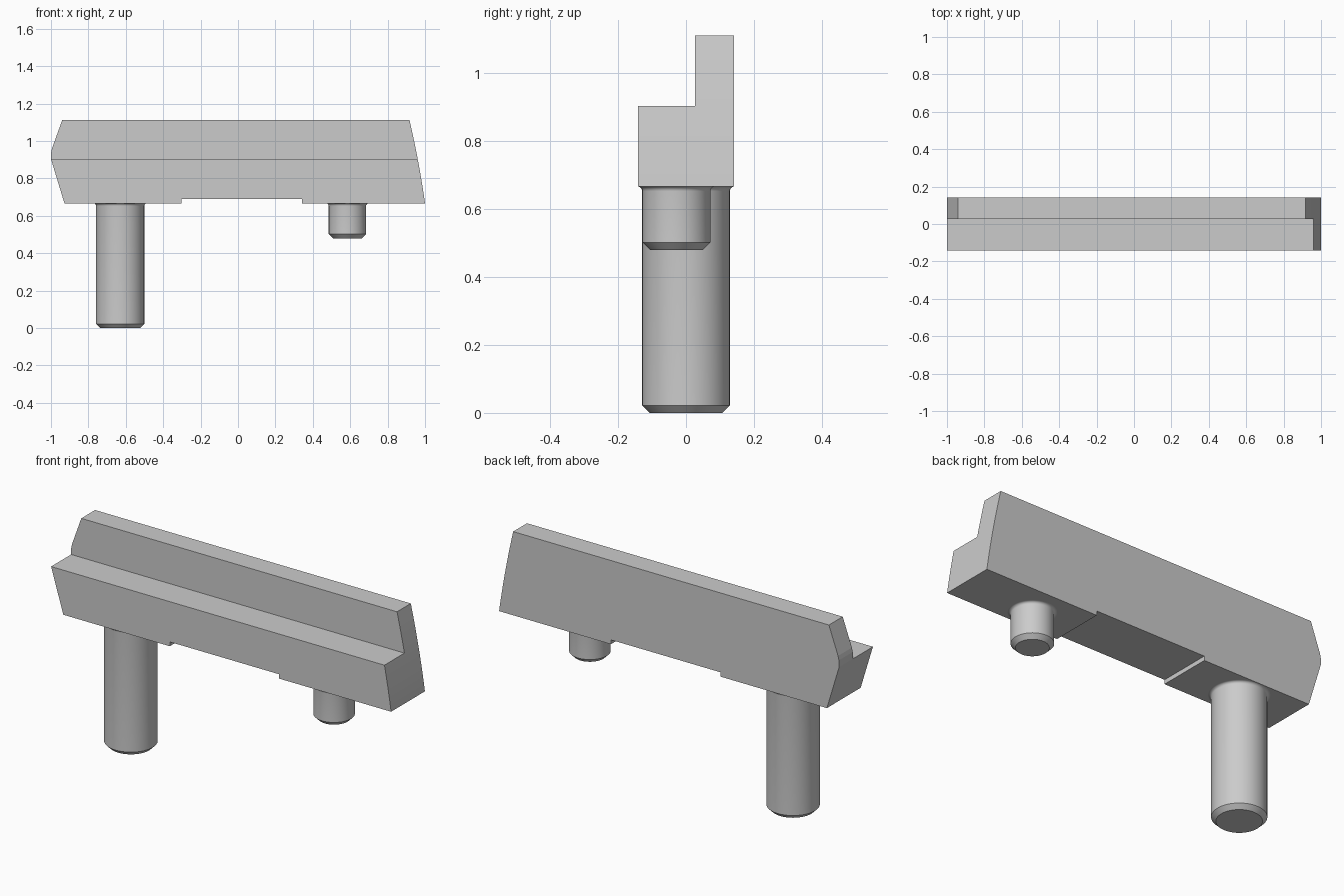
import bpy, bmesh
from math import sin, cos, pi

if "Cube" in bpy.data.objects:
    bpy.data.objects.remove(bpy.data.objects["Cube"])

TOP, STEP, BASE = 1.112, 0.904, 0.667
FRONT, BACK, STEP_Y = -0.142, 0.142, 0.026


def make_object(name, bm):
    bmesh.ops.recalc_face_normals(bm, faces=bm.faces[:])
    mesh = bpy.data.meshes.new(name)
    bm.to_mesh(mesh)
    bm.free()
    obj = bpy.data.objects.new(name, mesh)
    bpy.context.collection.objects.link(obj)
    return obj


def prism(name, profile, y0, y1):
    """Extrude an XZ profile along y."""
    bm = bmesh.new()
    face = bm.faces.new([bm.verts.new((x, y0, z)) for x, z in profile])
    ext = bmesh.ops.extrude_face_region(bm, geom=[face])
    moved = [v for v in ext["geom"] if isinstance(v, bmesh.types.BMVert)]
    bmesh.ops.translate(bm, verts=moved, vec=(0, y1 - y0, 0))
    return make_object(name, bm)


def pin(name, x, y, r, bottom, chamfer=0.022, fillet=0.014, sides=64):
    """Round pin: chamfered foot and a concave fillet where it meets the bar."""
    rings = [(r - chamfer, bottom), (r, bottom + chamfer)]
    for i in range(7):
        a = i / 6 * pi / 2
        rings.append((r + fillet * (1 - cos(a)), BASE - fillet * (1 - sin(a))))
    bm = bmesh.new()
    loops = [[bm.verts.new((x + rr * cos(2 * pi * i / sides),
                            y + rr * sin(2 * pi * i / sides), z))
              for i in range(sides)] for rr, z in rings]
    for a, b in zip(loops, loops[1:]):
        for i in range(sides):
            j = (i + 1) % sides
            bm.faces.new((a[i], a[j], b[j], b[i]))
    bm.faces.new(loops[0])
    obj = make_object(name, bm)
    bpy.ops.object.select_all(action='DESELECT')
    obj.select_set(True)
    bpy.context.view_layer.objects.active = obj
    bpy.ops.object.shade_smooth_by_angle(angle=0.5)
    return obj


# Bar side profile: shallow relief below, bowed right end, pointed left end
right_end = []
for i in range(13):
    t = i / 12
    right_end.append((1 - 0.083 * t + 0.02 * t * (1 - t), BASE + (TOP - BASE) * t))
profile = [(-0.928, BASE), (-0.302, BASE), (-0.302, 0.69), (0.342, 0.69), (0.342, BASE)]
profile += right_end
profile += [(-0.94, TOP), (-0.994, 0.962), (-0.999, 0.94), (-1.0, 0.92), (-1.0, STEP)]
bar = prism("stepped_bar", profile, FRONT, BACK)

# Cut away the front upper half to form the step
cutter = prism("step_cutter", [(-1.2, STEP), (1.2, STEP), (1.2, 1.3), (-1.2, 1.3)],
               -0.3, STEP_Y)
cutter.hide_render = True
cutter.hide_set(True)
cutter.display_type = 'WIRE'
cut = bar.modifiers.new("step", 'BOOLEAN')
cut.operation = 'DIFFERENCE'
cut.solver = 'EXACT'
cut.object = cutter

# Locating pins
pin("long_pin", -0.63, 0.0, 0.129, 0.0)
pin("short_pin", 0.585, -0.028, 0.1, 0.48)
